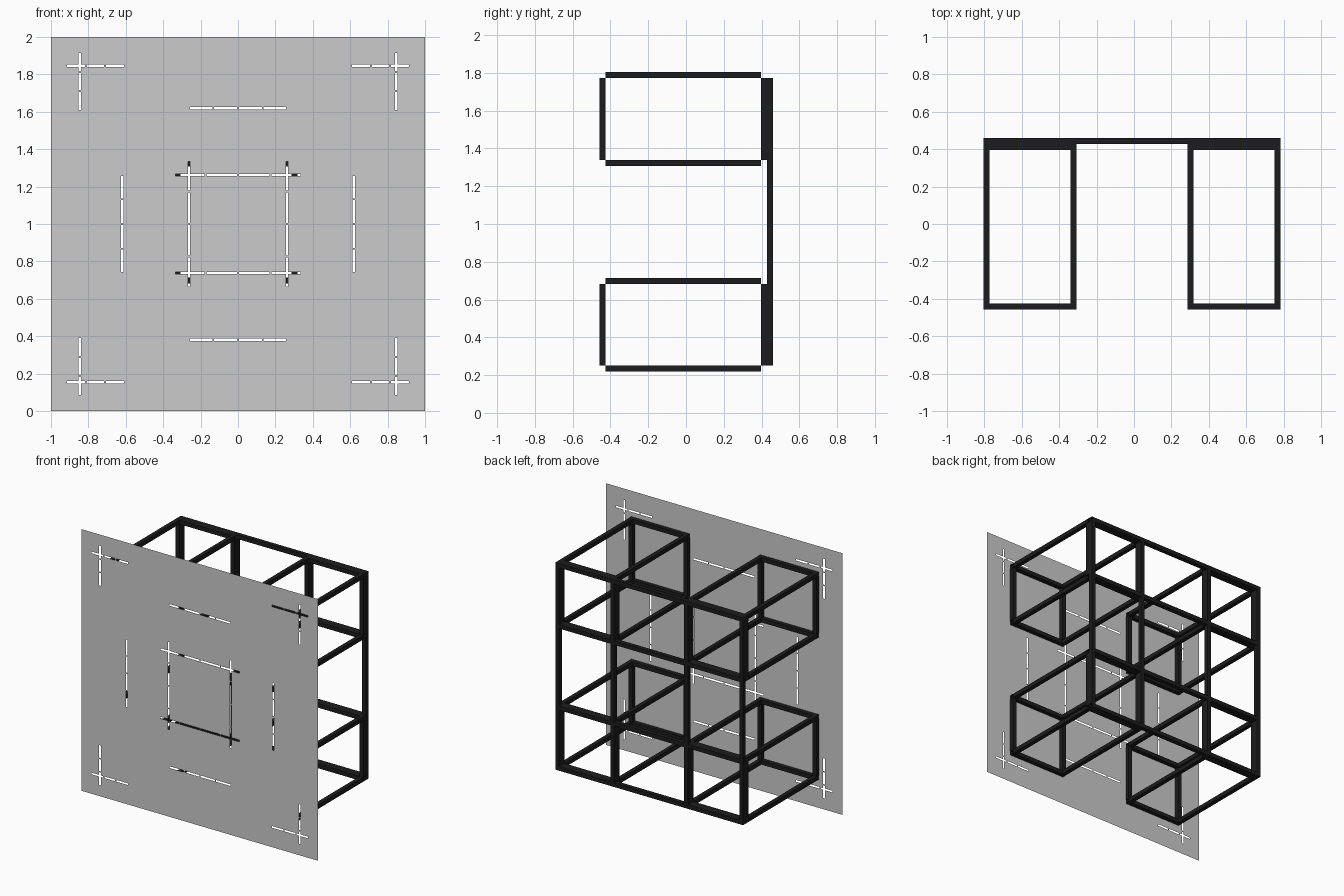
import bpy
import bmesh

if "Cube" in bpy.data.objects:
    bpy.data.objects.remove(bpy.data.objects["Cube"])

B = 0.032                                  # bar width
XB = [-0.805, -0.339, 0.286, 0.751]        # left edges of the bars across x
ZB = [0.22, 0.683, 1.307, 1.772]           # bottom edges of the bars up z
Y0, Y1, Y2 = -0.458, 0.396, 0.428          # front bars, rear bars, back frame
PANEL_Y = -0.46

black = bpy.data.materials.new("black_metal")
black.diffuse_color = (0.012, 0.012, 0.013, 1)
black.use_nodes = True
black.node_tree.nodes["Principled BSDF"].inputs["Base Color"].default_value = black.diffuse_color


def finish(name, bm, mat=None):
    me = bpy.data.meshes.new(name)
    bm.to_mesh(me)
    bm.free()
    ob = bpy.data.objects.new(name, me)
    bpy.context.collection.objects.link(ob)
    if mat:
        me.materials.append(mat)
    return ob


def tube(bm, start, axis, length):
    """Open-ended square tube from its lowest corner along one axis."""
    u, v = (axis + 1) % 3, (axis + 2) % 3
    rings = []
    for d in (0, length):
        ring = []
        for a, b in ((0, 0), (B, 0), (B, B), (0, B)):
            p = list(start)
            p[axis] += d
            p[u] += a
            p[v] += b
            ring.append(bm.verts.new(p))
        rings.append(ring)
    for i in range(4):
        j = (i + 1) % 4
        bm.faces.new((rings[0][i], rings[0][j], rings[1][j], rings[1][i]))


# four corner box frames
for side, (xa, xb) in (("left", XB[:2]), ("right", XB[2:])):
    for level, (za, zb) in (("lower", ZB[:2]), ("upper", ZB[2:])):
        bm = bmesh.new()
        for y in (Y0, Y1):
            for z in (za, zb):
                tube(bm, (xa, y, z), 0, xb + B - xa)
            for x in (xa, xb):
                tube(bm, (x, y, za + B), 2, zb - za - B)
        for x in (xa, xb):
            for z in (za, zb):
                tube(bm, (x, Y0 + B, z), 1, Y1 - Y0 - B)
        finish(f"{level}_{side}_box_frame", bm, black)

# back grid frame: full rails at top and bottom, posts, and rails between posts
bm = bmesh.new()
for z in (ZB[0], ZB[3]):
    tube(bm, (XB[0], Y2, z), 0, XB[3] + B - XB[0])
for x in XB:
    tube(bm, (x, Y2, ZB[0] + B), 2, ZB[3] - ZB[0] - B)
for z in ZB[1:3]:
    for xa, xb in zip(XB, XB[1:]):
        tube(bm, (xa + B, Y2, z), 0, xb - xa - B)
finish("back_frame", bm, black)

# dashed slots in the front panel, (x0, x1, z0, z1) around the panel centre
W, GAP = 0.0065, 0.005
slots = []


def dashes(pos, ends, breaks):
    """Dashed slot line at +pos and -pos, both horizontal and vertical."""
    cuts = [ends[0] - GAP, *breaks, ends[1] + GAP]
    for a, b in zip(cuts, cuts[1:]):
        for p in (pos, -pos):
            slots.append((a + GAP, b - GAP, p - W, p + W))
            slots.append((p - W, p + W, a + GAP, b - GAP))


dashes(0.262, (-0.335, 0.335), (-0.174, 0, 0.174))     # central square
dashes(0.62, (-0.257, 0.257), (-0.132, 0, 0.132))      # edge lines
for s in (-1, 1):                                      # corner crosses
    ends = sorted((s * 0.61, s * 0.915))
    dashes(0.845, ends, sorted((s * 0.712, s * 0.813)))

# front panel: thin sheet of cells with the slot cells left out
xs = sorted({-1, 1} | {round(v, 4) for s in slots for v in s[:2]})
zs = sorted({-1, 1} | {round(v, 4) for s in slots for v in s[2:]})
bm = bmesh.new()
grid = [[bm.verts.new((x, PANEL_Y, z + 1)) for z in zs] for x in xs]
for i in range(len(xs) - 1):
    for j in range(len(zs) - 1):
        cx, cz = (xs[i] + xs[i + 1]) / 2, (zs[j] + zs[j + 1]) / 2
        if any(a < cx < b and c < cz < d for a, b, c, d in slots):
            continue
        bm.faces.new((grid[i][j], grid[i + 1][j],
                      grid[i + 1][j + 1], grid[i][j + 1]))
bmesh.ops.delete(bm, geom=[v for v in bm.verts if not v.link_faces],
                 context='VERTS')
finish("front_panel", bm)
